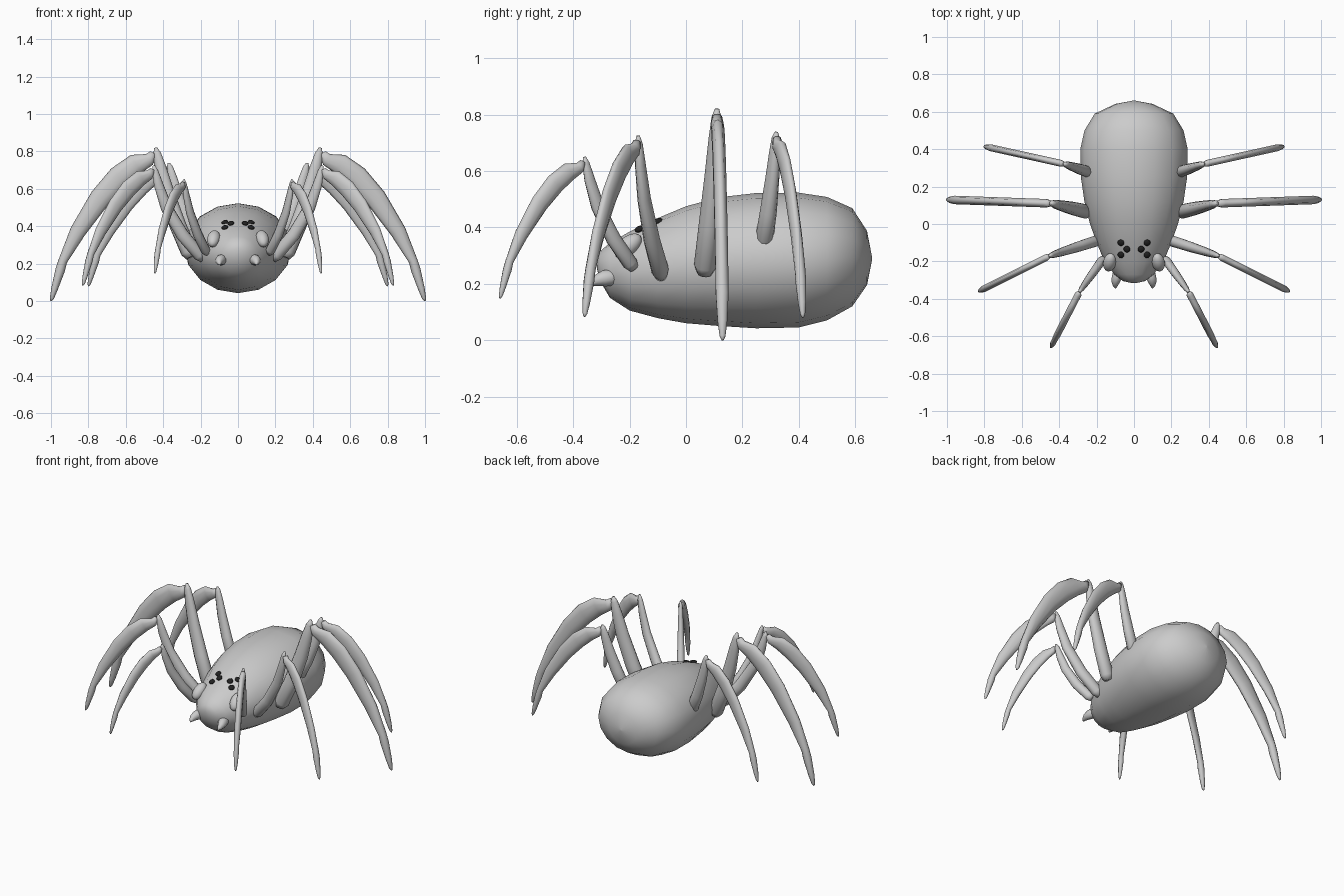
import bpy, bmesh, math
from mathutils import Vector

if "Cube" in bpy.data.objects:
    bpy.data.objects.remove(bpy.data.objects["Cube"])

black = bpy.data.materials.new("black")
black.diffuse_color = (0.015, 0.015, 0.015, 1)
black.use_nodes = True
black.node_tree.nodes["Principled BSDF"].inputs["Base Color"].default_value = black.diffuse_color


def skin(bm, rings):
    """Bridge a list of equal-sized point rings and close both ends."""
    vs = [[bm.verts.new(p) for p in r] for r in rings]
    n = len(vs[0])
    for a, b in zip(vs, vs[1:]):
        for i in range(n):
            j = (i + 1) % n
            bm.faces.new((a[i], a[j], b[j], b[i]))
    for ring, p in ((vs[0], rings[0]), (vs[-1], rings[-1])):
        c = bm.verts.new(sum(p, Vector()) / n)
        for i in range(n):
            bm.faces.new((ring[i], ring[(i + 1) % n], c))


def finish(bm, name, mat=None):
    bmesh.ops.recalc_face_normals(bm, faces=bm.faces)
    me = bpy.data.meshes.new(name)
    bm.to_mesh(me)
    bm.free()
    for p in me.polygons:
        p.use_smooth = True
    if mat:
        me.materials.append(mat)
    ob = bpy.data.objects.new(name, me)
    bpy.context.collection.objects.link(ob)
    return ob


def tube(bm, path, side, n=10):
    """path: (point, in-plane radius, sideways radius); side: plane normal."""
    rings = []
    for k, (p, r, s) in enumerate(path):
        t = (path[min(k + 1, len(path) - 1)][0] - path[max(k - 1, 0)][0]).normalized()
        up = t.cross(side).normalized()
        rings.append([p + up * r * math.cos(a) + side * s * math.sin(a)
                      for a in (2 * math.pi * i / n for i in range(n))])
    skin(bm, rings)


# Body: y, bottom z, top z, half width
sections = [(-0.315, .25, .285, .015), (-0.305, .21, .315, .06), (-0.27, .15, .345, .105),
            (-0.20, .105, .385, .158), (-0.10, .078, .433, .20), (0, .06, .475, .235),
            (0.12, .05, .507, .265), (0.25, .042, .522, .284), (0.40, .045, .523, .287),
            (0.50, .07, .508, .265), (0.59, .12, .468, .21), (0.642, .195, .388, .10),
            (0.66, .285, .295, .005)]
bm = bmesh.new()
skin(bm, [[Vector((w * math.cos(a), y, (lo + hi) / 2 + (hi - lo) / 2 * math.sin(a)))
           for a in (2 * math.pi * i / 16 for i in range(16))]
          for y, lo, hi, w in sections])
finish(bm, "body")

# Lower leg template along knee-to-foot line: distance, outward bulge, radius
SHIN = [(.03, -.005, .018), (.071, -.008, .034), (.132, .038, .056), (.241, .074, .062),
        (.392, .094, .057), (.609, .092, .043), (.786, .069, .024), (.835, .053, .026),
        (.935, .021, .018), (.985, .004, .011), (1.0, 0, .004)]
# Upper leg template: fraction of length, radius, sideways radius
THIGH = [(0, .030, .026), (.05, .045, .040), (.3, .046, .037), (.6, .042, .030),
         (.82, .034, .024), (.95, .022, .018), (1, .008, .008)]


def leg(name, root, knee, foot, sag):
    for s, label in ((1, "right"), (-1, "left")):
        R, K, F = (Vector((s * p[0], p[1], p[2])) for p in (root, knee, foot))
        bm = bmesh.new()
        for A, B, kind in ((R, K, "thigh"), (K, F, "shin")):
            d = B - A
            L = d.length
            side = d.cross(Vector((0, 0, 1))).normalized()
            out = side.cross(d).normalized()
            if kind == "shin":
                path = [(A + d * t + out * b * L, r * L, min(.024 * max(L, .8), r * L))
                        for t, b, r in SHIN]
            else:
                scale = max(.62, (F - K).length)
                path = [(A + d * t - out * sag * math.sin(math.pi * t), r * scale, w * scale)
                        for t, r, w in THIGH]
            tube(bm, path, side)
        finish(bm, name + "_" + label)


leg("front_leg", (.165, -.185, .255), (.29, -.36, .65), (.445, -.66, .148), .035)
leg("second_leg", (.185, -.085, .225), (.45, -.17, .725), (.83, -.36, .083), .05)
leg("third_leg", (.25, .065, .235), (.44, .11, .82), (1.0, .13, 0), .02)
leg("rear_leg", (.235, .275, .34), (.37, .32, .738), (.80, .415, .08), .015)


def ball(name, loc, size, rot, mat=None):
    bm = bmesh.new()
    bmesh.ops.create_uvsphere(bm, u_segments=16, v_segments=10, radius=1)
    ob = finish(bm, name, mat)
    ob.location, ob.scale, ob.rotation_euler = loc, size, rot


for s, label in ((1, "right"), (-1, "left")):
    # Large side eyes
    ball("large_eye_" + label, (s * .13, -.205, .333), (.035, .058, .034),
         (math.radians(40), 0, s * math.radians(12)))
    # Small dark eyes
    for i, (x, y, z) in enumerate(((.07, -.10, .421), (.038, -.135, .416), (.07, -.165, .394))):
        ball(f"small_eye_{label}_{i + 1}", (s * x, y, z), (.018, .018, .011),
             (math.radians(22), s * math.radians(12), 0), black)
    # Fangs
    bm = bmesh.new()
    pts = [(.085, -.24, .222, .02), (.087, -.265, .222, .029), (.092, -.29, .219, .029),
           (.098, -.312, .213, .022), (.1, -.332, .203, .012), (.098, -.343, .196, .003)]
    tube(bm, [(Vector((s * x, y, z)), r, r) for x, y, z, r in pts], Vector((1, 0, 0)))
    finish(bm, "fang_" + label)
